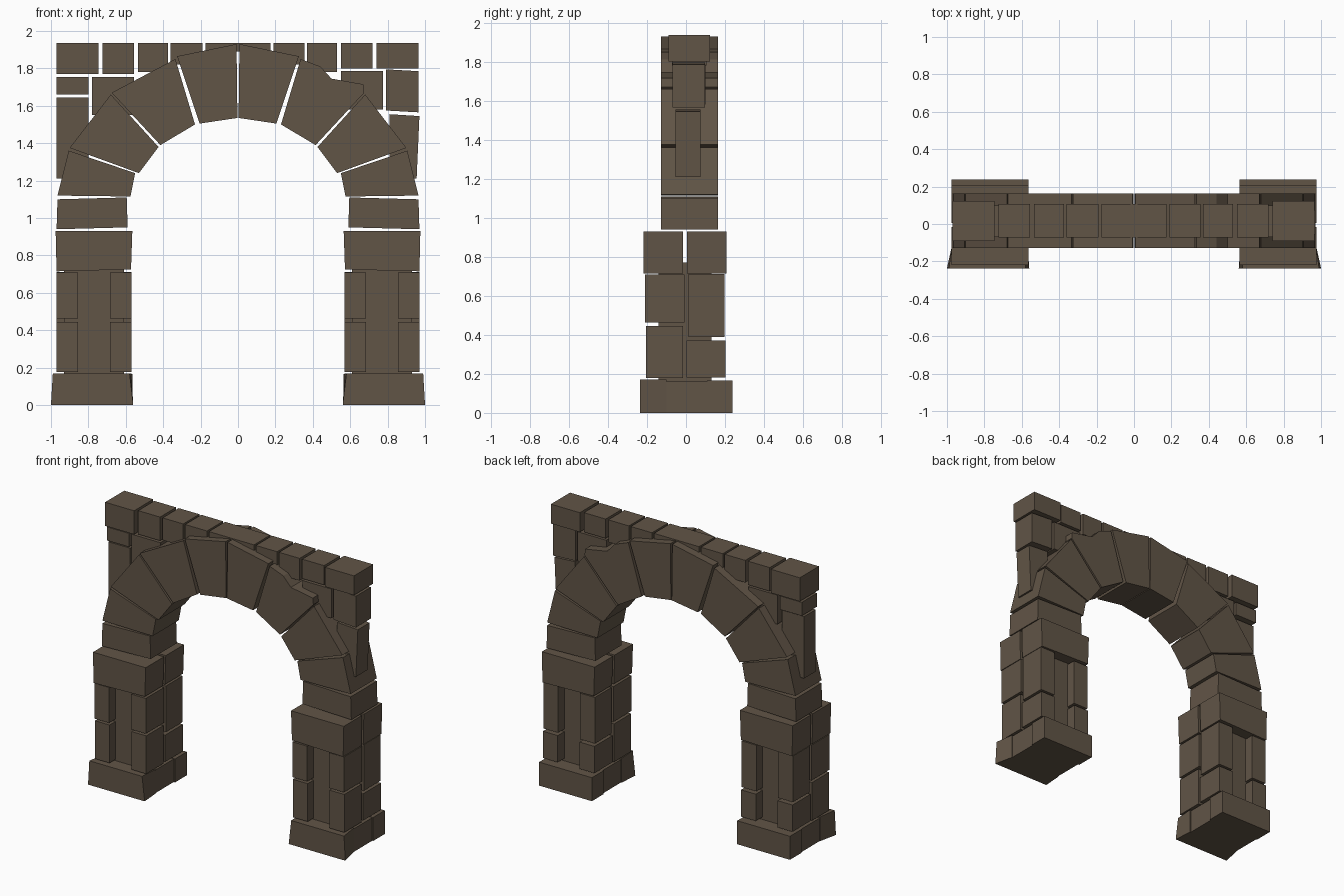
import bpy
import bmesh

cube = bpy.data.objects.get("Cube")
if cube:
    bpy.data.objects.remove(cube)

stone = bpy.data.materials.new("brown stone")
stone.use_nodes = True
colour = (0.12, 0.09, 0.062, 1)
stone.diffuse_color = colour
stone.node_tree.nodes["Principled BSDF"].inputs["Base Color"].default_value = colour


def prism(name, outline, y0, y1, back=None):
    """Stone with a front outline in x and z, running from y0 back to y1."""
    bm = bmesh.new()
    front = [bm.verts.new((x, y0, z)) for x, z in outline]
    rear = [bm.verts.new((x, y1, z)) for x, z in back or outline]
    bm.faces.new(front)
    bm.faces.new(rear[::-1])
    for i in range(len(front)):
        j = (i + 1) % len(front)
        bm.faces.new((front[j], front[i], rear[i], rear[j]))
    bmesh.ops.recalc_face_normals(bm, faces=bm.faces)
    mesh = bpy.data.meshes.new(name)
    bm.to_mesh(mesh)
    bm.free()
    mesh.materials.append(stone)
    obj = bpy.data.objects.new(name, mesh)
    bpy.context.collection.objects.link(obj)
    return obj


def rect(x0, x1, z0, z1):
    return [(x0, z0), (x1, z0), (x1, z1), (x0, z1)]


def block(name, x0, x1, y0, y1, z0, z1):
    return prism(name, rect(x0, x1, z0, z1), y0, y1)


def flip(outline, s):
    return [(x * s, z) for x, z in outline]


# Arch stones of one half, from the springing up to the crown
arch = [
    [(0.59, 0.95), (0.97, 0.94), (0.965, 1.1), (0.595, 1.11)],
    [(0.575, 1.115), (0.965, 1.12), (0.905, 1.36), (0.55, 1.24)],
    [(0.53, 1.24), (0.9, 1.375), (0.68, 1.66), (0.425, 1.38)],
    [(0.415, 1.39), (0.675, 1.67), (0.335, 1.85), (0.23, 1.5)],
    [(0.205, 1.505), (0.325, 1.865), (0.008, 1.93), (0.003, 1.535)],
]
# The fourth stone on the left side has a broken outer edge
broken = [(0.415, 1.39), (0.675, 1.67), (0.67, 1.715), (0.5, 1.745),
          (0.44, 1.81), (0.335, 1.85), (0.23, 1.5)]

for side, s in (("right", -1), ("left", 1)):
    for i, outline in enumerate(arch):
        if s == 1 and i == 3:
            outline = broken
        prism(f"{side}_arch_stone_{i + 1}", flip(outline, s), -0.127, 0.163)

    # Footing: flared front slab, middle and rear stones
    prism(f"{side}_footing_front",
          flip([(0.56, 0), (1.0, 0), (0.99, 0.17), (0.58, 0.17)], s), -0.237, -0.1,
          flip(rect(0.57, 0.97, 0, 0.17), s))
    block(f"{side}_footing_middle", 0.575 * s, 0.968 * s, -0.1, 0.108, 0, 0.162)
    block(f"{side}_footing_rear", 0.565 * s, 0.975 * s, 0.108, 0.238, 0, 0.165)

    # Recessed core and four stacks of corner stones
    block(f"{side}_pillar_core", 0.61 * s, 0.93 * s, -0.14, 0.13, 0.15, 0.77)
    for name, x0, x1 in (("inner", 0.57, 0.685), ("outer", 0.855, 0.97)):
        for row, y0, y1, z0, z1 in (
                ("front_lower", -0.205, -0.015, 0.178, 0.445),
                ("front_upper", -0.21, -0.007, 0.462, 0.71),
                ("rear_lower", 0.003, 0.203, 0.182, 0.37),
                ("rear_upper", 0.012, 0.198, 0.388, 0.712)):
            block(f"{side}_{name}_stone_{row}", x0 * s, x1 * s, y0, y1, z0, z1)

    # Capital pair
    cap = [(0.572, 0.725), (0.97, 0.715), (0.975, 0.93), (0.565, 0.93)]
    prism(f"{side}_capital_front", flip(cap, s), -0.218, -0.015)
    prism(f"{side}_capital_rear", flip(cap, s), 0.005, 0.208)

# Coping course along the top
coping = [
    (-0.97, -0.745, 1.77), (-0.725, -0.555, 1.77), (-0.535, -0.375, 1.78),
    (-0.36, -0.19, 1.82), (-0.175, 0.175, 1.89), (0.19, 0.355, 1.82),
    (0.37, 0.53, 1.78), (0.55, 0.72, 1.8), (0.74, 0.965, 1.8),
]
for i, (x0, x1, z0) in enumerate(coping):
    end = i in (0, len(coping) - 1)
    y0, y1 = (-0.09, 0.122) if end else (-0.073, 0.106)
    block(f"coping_stone_{i + 1}", x0, x1, y0, y1, z0, 1.936)

# Spandrel filling stones
block("right_spandrel_small", -0.97, -0.8, -0.07, 0.1, 1.66, 1.755)
block("right_spandrel_tall", -0.97, -0.8, -0.055, 0.075, 1.21, 1.645)
block("right_spandrel_inner", -0.78, -0.555, -0.07, 0.1, 1.55, 1.755)
block("left_spandrel_inner", 0.55, 0.775, -0.07, 0.1, 1.58, 1.785)
prism("left_spandrel_upper",
      [(0.79, 1.575), (0.965, 1.565), (0.965, 1.785), (0.79, 1.795)], -0.07, 0.097)
prism("left_spandrel_tall",
      [(0.81, 1.21), (0.955, 1.21), (0.97, 1.545), (0.81, 1.555)], -0.055, 0.075)
